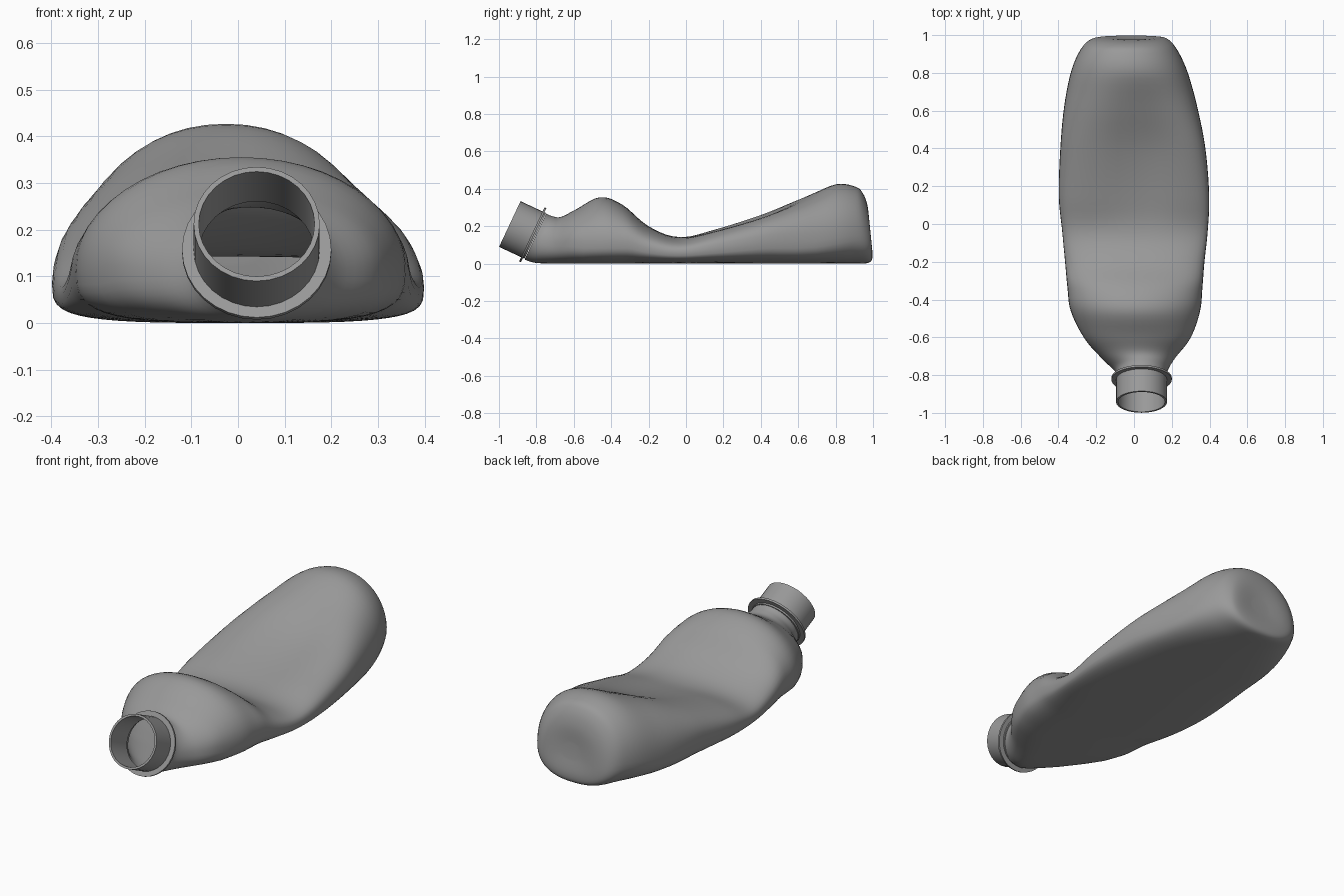
import bpy, bmesh, math
from mathutils import Vector, Matrix

if "Cube" in bpy.data.objects:
    bpy.data.objects.remove(bpy.data.objects["Cube"])

SEG = 48
grey = bpy.data.materials.new("dark_grey")
grey.diffuse_color = (0.32, 0.32, 0.32, 1)
grey.use_nodes = True
grey.node_tree.nodes["Principled BSDF"].inputs["Base Color"].default_value = grey.diffuse_color


def make_object(name, bm, angle):
    bmesh.ops.recalc_face_normals(bm, faces=bm.faces)
    me = bpy.data.meshes.new(name)
    bm.to_mesh(me)
    bm.free()
    me.materials.append(grey)
    ob = bpy.data.objects.new(name, me)
    bpy.context.collection.objects.link(ob)
    bpy.ops.object.select_all(action='DESELECT')
    ob.select_set(True)
    bpy.context.view_layer.objects.active = ob
    bpy.ops.object.shade_smooth_by_angle(angle=math.radians(angle))
    return ob


def bridge(bm, rings, closed=False):
    pairs = list(zip(rings, rings[1:] + rings[:1])) if closed else list(zip(rings, rings[1:]))
    for a, b in pairs:
        n = len(a)
        for i in range(n):
            j = (i + 1) % n
            bm.faces.new((a[i], a[j], b[j], b[i]))


def spline(rows, steps):
    # Catmull-Rom interpolation of the station values
    out = []
    for i in range(len(rows) - 1):
        p0, p1, p2 = rows[max(i - 1, 0)], rows[i], rows[i + 1]
        p3 = rows[min(i + 2, len(rows) - 1)]
        for s in range(steps):
            t = s / steps
            out.append([0.5 * (2 * b + (c - a) * t + (2 * a - 5 * b + 4 * c - d) * t * t
                               + (3 * b - a - 3 * c + d) * t ** 3)
                        for a, b, c, d in zip(p0, p1, p2, p3)])
    return out + [list(rows[-1])]


# Squashed body: y, left x, right x, bottom z, top z, roundness, tilt, dent
stations = [
    (-0.805, -0.09, 0.17, 0.022, 0.268, 2.0, 0.47, 0),
    (-0.765, -0.105, 0.18, 0.006, 0.254, 2.0, 0.40, 0),
    (-0.70, -0.175, 0.22, 0.0, 0.25, 2.0, 0.25, 0),
    (-0.60, -0.265, 0.30, 0.0, 0.29, 2.0, 0.08, 0),
    (-0.46, -0.335, 0.35, 0.0, 0.355, 2.0, 0, 0),
    (-0.34, -0.352, 0.362, 0.0, 0.315, 2.1, 0, 0),
    (-0.20, -0.365, 0.373, 0.0, 0.20, 2.3, 0, 0),
    (-0.04, -0.38, 0.39, 0.0, 0.143, 2.5, 0, 0),
    (0.15, -0.398, 0.398, 0.0, 0.19, 2.7, 0, 0.022),
    (0.40, -0.39, 0.378, 0.0, 0.275, 2.6, 0, 0.036),
    (0.62, -0.37, 0.335, 0.0, 0.365, 2.3, 0, 0.024),
    (0.80, -0.335, 0.285, 0.0, 0.424, 2.1, 0, 0),
    (0.91, -0.29, 0.235, 0.0, 0.412, 2.1, -0.03, 0),
    (0.965, -0.24, 0.19, 0.008, 0.375, 2.1, -0.10, 0),
    (0.985, -0.17, 0.14, 0.05, 0.30, 2.1, -0.10, 0),
    (0.981, -0.06, 0.04, 0.13, 0.21, 2.1, -0.10, 0),
]
bm = bmesh.new()
rings = []
for y, xl, xr, z0, z1, n, tilt, dent in spline(stations, 5):
    z0 = max(z0, 0.0)
    cx, w = (xl + xr) / 2, (xr - xl) / 2
    # the open neck end is circular, the rest has a flat underside
    k = min(max((y + 0.80) / 0.25, 0), 1)
    low = 2 + 1.5 * k - 1.1 * min(max((y - 0.6) / 0.3, 0), 1)
    mid = (z0 + z1) / 2
    centre = min(z0 + 0.42 * (z1 - z0), 0.12)
    b = min(max((y - 0.7) / 0.25, 0), 1)
    centre += (z0 + 0.38 * (z1 - z0) - centre) * b
    zc = mid + (centre - mid) * k
    ring = []
    for i in range(SEG):
        a = 2 * math.pi * i / SEG
        c, s = math.cos(a), math.sin(a)
        e = n if s >= 0 else low
        x = cx + w * math.copysign(abs(c) ** (2 / e), c)
        r = abs(s) ** (2 / e)
        z = zc + (z1 - zc) * r if s >= 0 else zc - (zc - z0) * r
        if s > 0:
            z -= max(dent, 0) * s * math.exp(-((x - 0.06) / 0.19) ** 2)
        ring.append(bm.verts.new((x, y + tilt * (z - mid), z)))
    rings.append(ring)
bridge(bm, rings)
bm.faces.new(rings[-1])
make_object("bottle_body", bm, 50)

# Neck parts: revolved outlines along the tilted neck axis
axis = Vector((0, -0.905, 0.425)).normalized()
frame = Matrix.Translation((0.04, -0.942, 0.212)) @ axis.to_track_quat('Z', 'Y').to_matrix().to_4x4()


def revolve(name, outline):
    bm = bmesh.new()
    rs = [[bm.verts.new(frame @ Vector((r * math.cos(2 * math.pi * i / 32),
                                       r * math.sin(2 * math.pi * i / 32), t)))
           for i in range(32)] for r, t in outline]
    bridge(bm, rs, closed=True)
    return make_object(name, bm, 30)


revolve("neck_tube", [(0.135, 0), (0.135, -0.15), (0.124, -0.15), (0.124, 0)])
revolve("neck_flange", [(0.130, -0.130), (0.160, -0.130), (0.160, -0.141), (0.130, -0.141)])
